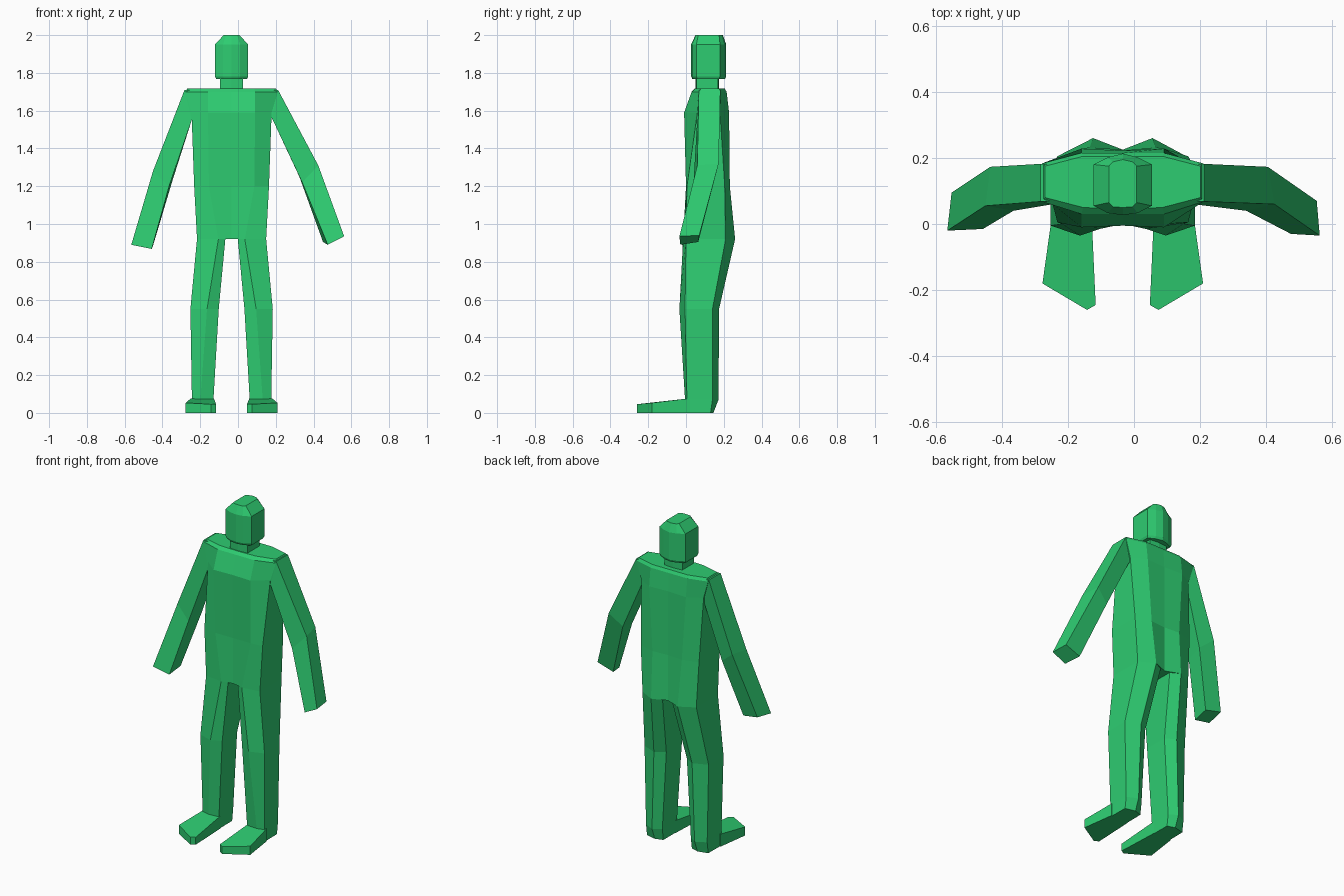
import bpy, bmesh

MID = -0.034  # centre line of the body

green = bpy.data.materials.new("emerald green")
green.diffuse_color = (0.027, 0.604, 0.165, 1)


def loft(name, rings):
    """Skin a list of equal-length 3D rings and cap both ends."""
    bm = bmesh.new()
    vs = [[bm.verts.new(p) for p in r] for r in rings]
    n = len(vs[0])
    for a, b in zip(vs, vs[1:]):
        for i in range(n):
            j = (i + 1) % n
            bm.faces.new((a[i], a[j], b[j], b[i]))
    bm.faces.new(vs[0])
    bm.faces.new(vs[-1])
    bmesh.ops.recalc_face_normals(bm, faces=bm.faces)
    me = bpy.data.meshes.new(name)
    bm.to_mesh(me)
    bm.free()
    me.materials.append(green)
    ob = bpy.data.objects.new(name, me)
    bpy.context.collection.objects.link(ob)


def symmetric(z, half):
    """Closed ring from a half outline that runs front centre to back centre."""
    right = [(MID + u, y, z) for u, y in half]
    left = [(MID - u, y, z) for u, y in half[-2:0:-1]]
    return right + left


# Torso, from hips to shoulders
loft("torso", [
    symmetric(0.92, [(0, 0), (.07, -.015), (.183, 0), (.183, .21), (.09, .26), (0, .225)]),
    symmetric(1.2, [(0, 0), (.12, 0), (.198, .005), (.198, .205), (.1, .232), (0, .225)]),
    symmetric(1.59, [(0, -.005), (.125, -.01), (.212, .06), (.212, .18), (.125, .228), (0, .222)]),
    symmetric(1.7, [(0, .03), (.125, .03), (.245, .068), (.245, .183), (.125, .215), (0, .215)]),
    symmetric(1.717, [(0, .045), (.12, .05), (.235, .08), (.235, .175), (.12, .205), (0, .205)]),
])

# Neck and head
neck = [(0, .05), (.06, .055), (.06, .17), (0, .175)]
loft("neck", [symmetric(1.69, neck), symmetric(1.79, neck)])
head = [(0, .027), (.045, .033), (.088, .055), (.088, .18), (.045, .202), (0, .213)]
jaw = [(u * .93, .12 + (y - .12) * .93) for u, y in head]
crown = [(0, .05), (.03, .052), (.042, .065), (.042, .175), (.03, .188), (0, .195)]
loft("head", [symmetric(1.768, jaw), symmetric(1.782, head),
              symmetric(1.95, head), symmetric(2.0, crown)])

# Legs: outer front, shin ridge, inner front, inner back, calf ridge, outer back
leg = [
    (0.92, [(.183, 0), (.07, -.015), (.033, 0), (.033, .23), (.09, .26), (.183, .21)]),
    (0.55, [(.218, -.005), (.13, -.035), (.068, -.008), (.07, .14), (.13, .175), (.218, .14)]),
    (0.07, [(.21, .005), (.165, -.005), (.096, 0), (.097, .14), (.145, .172), (.208, .14)]),
    (0.0, [(.21, .005), (.165, -.005), (.096, 0), (.097, .13), (.145, .145), (.208, .13)]),
]
# Feet: heel, outer toe, tip, inner toe, with the top sloping to the toe
sole = [(.215, .02), (.243, -.18), (.108, -.26), (.082, -.245), (.094, .02)]
top_z = [.077, .053, .046, .046, .077]
for side, s in (("right", 1), ("left", -1)):
    loft(side + "_leg", [[(MID + s * u, y, z) for u, y in pts] for z, pts in leg])
    loft(side + "_foot", [
        [(MID + s * u, y, 0) for u, y in sole],
        [(MID + s * u, y, z) for (u, y), z in zip(sole, top_z)],
    ])

# Arms: outer front, outer back, inner back, inner front at each joint
loft("right_arm", [
    [(.18, .07, 1.71), (.18, .18, 1.71), (.15, .17, 1.56), (.15, .06, 1.56)],
    [(.212, .068, 1.71), (.212, .182, 1.71), (.18, .17, 1.56), (.18, .06, 1.56)],
    [(.425, .06, 1.31), (.405, .173, 1.32), (.325, .15, 1.25), (.34, .04, 1.22)],
    [(.562, -.035, .935), (.553, .07, .94), (.45, .065, .905), (.475, -.03, .89)],
])
loft("left_arm", [
    [(-.25, .07, 1.71), (-.25, .18, 1.71), (-.21, .17, 1.56), (-.21, .06, 1.56)],
    [(-.283, .068, 1.71), (-.283, .182, 1.71), (-.245, .17, 1.55), (-.245, .06, 1.55)],
    [(-.45, .055, 1.28), (-.435, .173, 1.29), (-.35, .15, 1.22), (-.365, .04, 1.2)],
    [(-.565, -.02, .89), (-.552, .095, .905), (-.45, .085, .885), (-.457, -.015, .868)],
])
